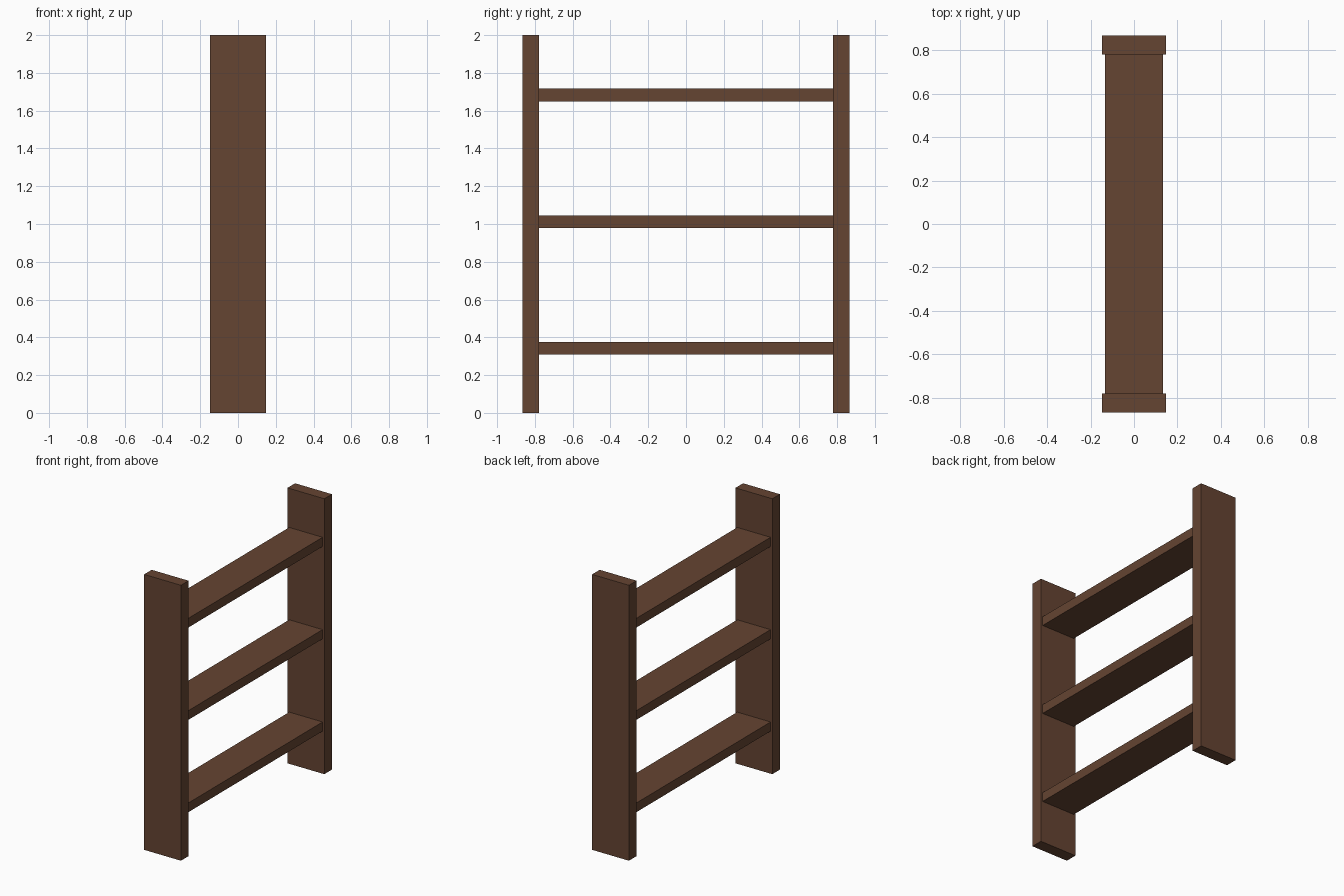
import bpy

if "Cube" in bpy.data.objects:
    bpy.data.objects.remove(bpy.data.objects["Cube"])

wood = bpy.data.materials.new("brown_wood")
wood.diffuse_color = (0.13, 0.058, 0.032, 1)
wood.use_nodes = True
wood.node_tree.nodes["Principled BSDF"].inputs["Base Color"].default_value = wood.diffuse_color


def box(name, center, size):
    bpy.ops.mesh.primitive_cube_add(size=1, location=center)
    obj = bpy.context.object
    obj.name = name
    obj.scale = size
    bpy.ops.object.transform_apply(location=False, rotation=False, scale=True)
    obj.data.materials.append(wood)
    return obj


HALF_LENGTH = 0.866
POST_THICK = 0.087
INNER = HALF_LENGTH - POST_THICK

# Upright side boards
for side, sign in (("front", -1), ("back", 1)):
    box(f"{side}_upright", (0, sign * (HALF_LENGTH - POST_THICK / 2), 1),
        (0.296, POST_THICK, 2))

# Three evenly spaced shelf boards, slightly narrower than the uprights
for i, level in enumerate(("lower", "middle", "upper")):
    box(f"{level}_shelf", (0, 0, 0.342 + i * 0.6705), (0.268, 2 * INNER, 0.067))
